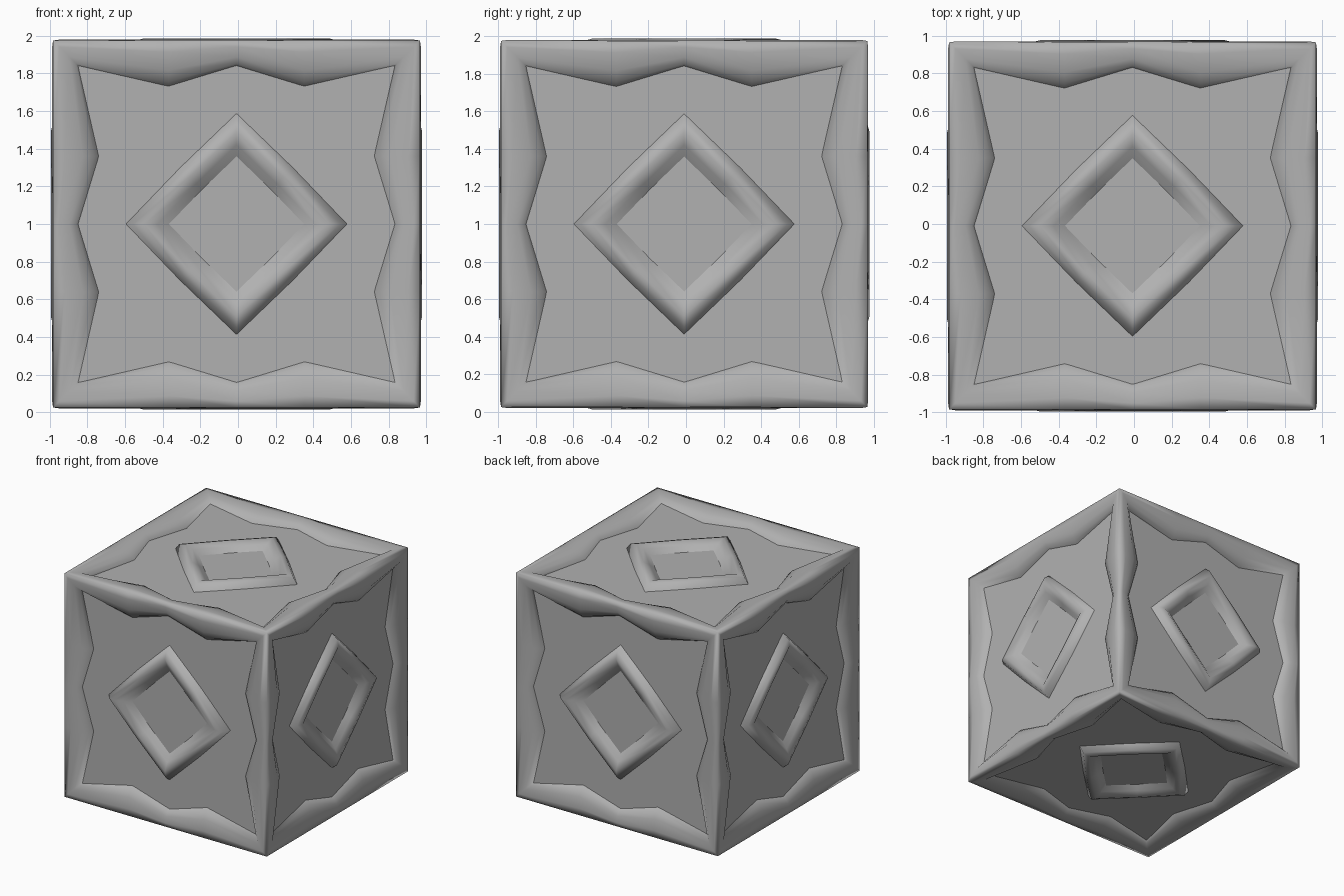
import bpy, bmesh
from math import radians
from mathutils import Matrix, Vector

if "Cube" in bpy.data.objects:
    bpy.data.objects.remove(bpy.data.objects["Cube"])

CENTRE = Vector((-0.008, -0.01, 1.0))
PANEL = 0.92      # half size of the flat panel box

# mid-grey finish shared by every part
grey = bpy.data.materials.new("mid_grey")
grey.diffuse_color = (0.44, 0.44, 0.44, 1)
grey.use_nodes = True
grey.node_tree.nodes["Principled BSDF"].inputs["Base Color"].default_value = grey.diffuse_color

# rotations taking the +z face to each of the six sides
SIDES = [Matrix.Rotation(radians(a), 3, ax) for a, ax in
         [(0, 'X'), (90, 'X'), (180, 'X'), (270, 'X'), (90, 'Y'), (270, 'Y')]]


def four_way(points):
    """Repeat one side's outline points round all four sides."""
    loop = []
    for k in range(4):
        r = Matrix.Rotation(radians(90 * k), 2)
        loop += [r @ Vector(p) for p in points]
    return loop


def ring_part(name, rings):
    """Bridge (loop, height) rings and repeat them on all six cube sides."""
    bm = bmesh.new()
    for rot in SIDES:
        rows = [[bm.verts.new(rot @ Vector((p.x, p.y, h))) for p in loop]
                for loop, h in rings]
        for a, b in zip(rows, rows[1:]):
            n = len(a)
            for i in range(n):
                j = (i + 1) % n
                bm.faces.new((a[i], b[i], b[j], a[j]))
    bmesh.ops.remove_doubles(bm, verts=bm.verts, dist=0.0005)
    bm.normal_update()
    # open shells: make the normals point away from the cube centre
    for f in bm.faces:
        c = f.calc_center_median()
        axis = max(range(3), key=lambda i: abs(c[i]))
        if f.normal[axis] * c[axis] < 0:
            f.normal_flip()
        f.smooth = True
    me = bpy.data.meshes.new(name)
    bm.to_mesh(me)
    bm.free()
    me.materials.append(grey)
    ob = bpy.data.objects.new(name, me)
    ob.location = CENTRE
    bpy.context.collection.objects.link(ob)
    return ob


# flat panel box
bpy.ops.mesh.primitive_cube_add(size=2 * PANEL, location=CENTRE)
bpy.context.object.name = "panel_box"
bpy.context.object.data.materials.append(grey)

# rounded frame along the cube edges, with a wavy inner outline
EDGE = 0.974
inner = four_way([(0.84, -0.84), (0.73, -0.36), (0.84, 0), (0.73, 0.36)])
outer = four_way([(EDGE, -EDGE), (EDGE, -0.36), (EDGE, 0), (EDGE, 0.36)])
section = [(0, PANEL - 0.002), (0.1, 0.945), (0.35, 0.968), (0.75, 0.979), (1, EDGE)]
ring_part("wavy_frame",
          [([a.lerp(b, t) for a, b in zip(inner, outer)], h) for t, h in section])

# raised diamond ring in the middle of every side
profile = [(0.355, PANEL - 0.002), (0.42, 0.955), (0.49, 0.986),
           (0.55, 0.97), (0.588, PANEL - 0.002)]
ring_part("diamond_ring",
          [(four_way([(r, 0), (r * 0.51, r * 0.51)]), h) for r, h in profile])
